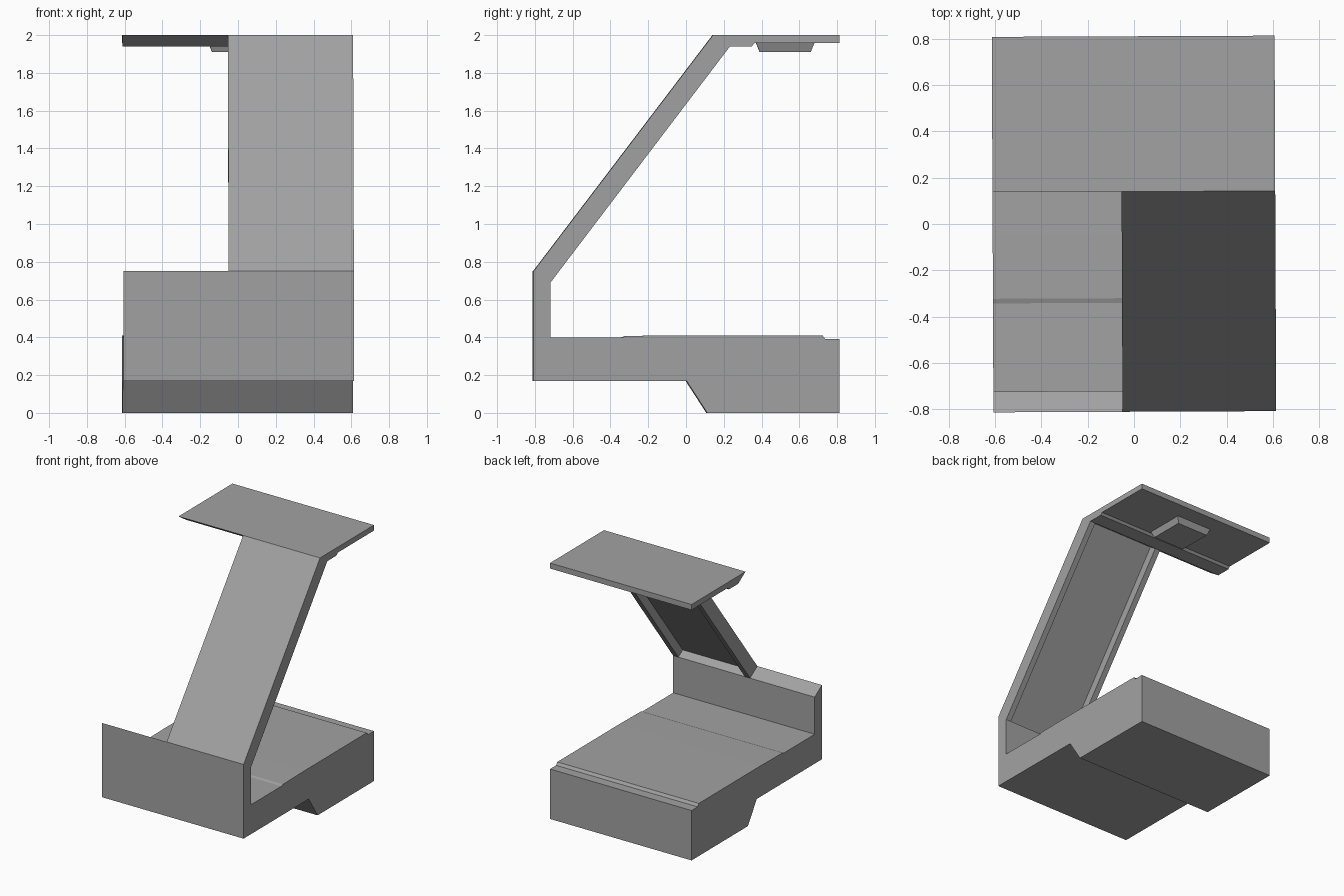
import bpy, bmesh, math
from mathutils import Matrix

cube = bpy.data.objects.get("Cube")
if cube:
    bpy.data.objects.remove(cube)

grey = bpy.data.materials.new("mid grey")
grey.use_nodes = True
colour = (0.36, 0.36, 0.36, 1)
grey.diffuse_color = colour
grey.node_tree.nodes["Principled BSDF"].inputs["Base Color"].default_value = colour

HALF = 0.61          # half the model width
ARM_X = -0.053       # inner side of the arm
RAIL = 0.045         # width of the arm's edge rails
TURN = Matrix.Rotation(math.radians(0.25), 4, 'Z')


def finish(name, bm):
    bmesh.ops.recalc_face_normals(bm, faces=bm.faces)
    bm.transform(TURN)
    mesh = bpy.data.meshes.new(name)
    bm.to_mesh(mesh)
    bm.free()
    mesh.materials.append(grey)
    obj = bpy.data.objects.new(name, mesh)
    bpy.context.collection.objects.link(obj)
    return obj


def extrude_profile(name, profile, x0, x1):
    """Extrude a (y, z) outline sideways from x0 to x1."""
    bm = bmesh.new()
    face = bm.faces.new([bm.verts.new((x0, y, z)) for y, z in profile])
    moved = bmesh.ops.extrude_face_region(bm, geom=[face])["geom"]
    verts = [v for v in moved if isinstance(v, bmesh.types.BMVert)]
    bmesh.ops.translate(bm, verts=verts, vec=(x1 - x0, 0, 0))
    return finish(name, bm)


# Base with front wall, stepped deck and deeper rear block
extrude_profile("base", [
    (-0.81, 0.17), (0, 0.17), (0.11, 0), (0.81, 0), (0.81, 0.39),
    (0.735, 0.39), (0.72, 0.411), (-0.05, 0.411), (-0.32, 0.407),
    (-0.34, 0.4), (-0.72, 0.4), (-0.72, 0.69), (-0.81, 0.75)], -HALF, HALF)

# Sloping arm: a thin outer skin with a rail along each edge
foot, head = (-0.81, 0.75), (0.14, 2.0)


def arm_outline(depth):
    dy, dz = 0.09 * depth, -0.06 * depth
    return [foot, head, (head[0] + dy, head[1] + dz), (foot[0] + dy, foot[1] + dz)]


extrude_profile("arm_skin", arm_outline(0.4), ARM_X + RAIL, HALF - RAIL)
extrude_profile("arm_inner_rail", arm_outline(1), ARM_X, ARM_X + RAIL)
extrude_profile("arm_outer_rail", arm_outline(1), HALF - RAIL, HALF)

# Overhanging top plate with a shallow step underneath
extrude_profile("top_plate", [
    head, (0.81, 2.0), (0.81, 1.957), (0.36, 1.957), (0.345, 1.94),
    (0.23, 1.94)], -HALF, HALF)

# Tapered block under the top plate
bm = bmesh.new()
bmesh.ops.create_cube(bm, size=1)
for v in bm.verts:
    side = 0.31 if v.co.z > 0 else 0.27
    v.co = (v.co.x * side, 0.525 + v.co.y * side, 1.96 if v.co.z > 0 else 1.91)
finish("underside_block", bm)
